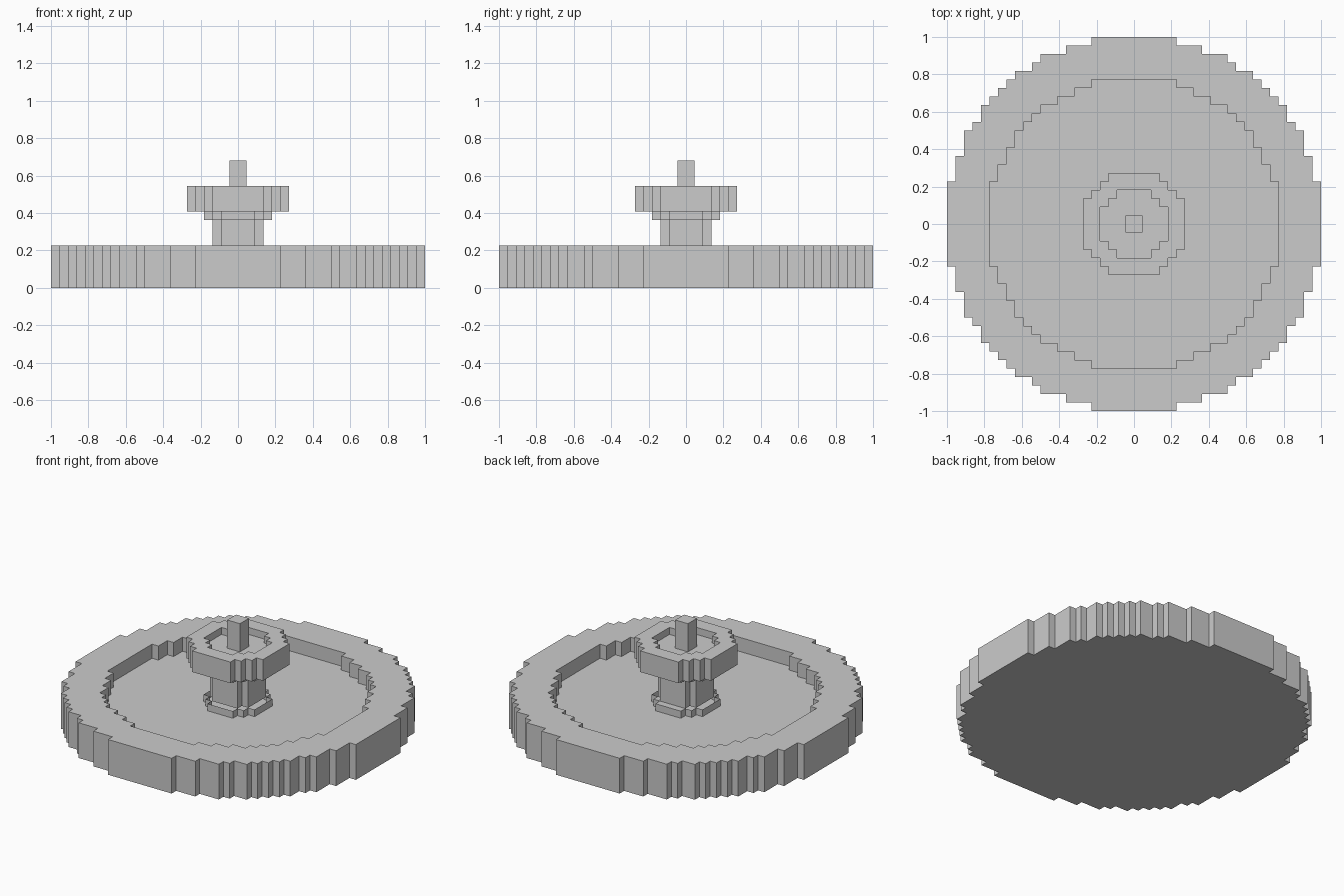
import bpy, bmesh

if "Cube" in bpy.data.objects:
    bpy.data.objects.remove(bpy.data.objects["Cube"])

U = 2 / 44  # edge of one block


def stepped_circle(r2):
    """Blocky circle outline: all blocks whose centre lies within sqrt(r2)."""
    widths, j = [], 0
    while True:
        w = sum((i + .5) ** 2 + (j + .5) ** 2 <= r2 for i in range(30))
        widths.append(w)
        if w == 0:
            break
        j += 1
    quarter = []
    for j in range(len(widths) - 1):
        a, b = widths[j], widths[j + 1]
        if a != b:
            quarter.append((a, j + 1))
            if b:
                quarter.append((b, j + 1))
    outline = []
    for _ in range(4):
        outline += quarter
        quarter = [(-y, x) for x, y in quarter]
    return outline


def stepped_lathe(name, profile):
    """Sweep a (radius squared, level) profile into a closed blocky solid."""
    bm = bmesh.new()
    loops = [[bm.verts.new((x * U, y * U, z * U)) for x, y in stepped_circle(r2)]
             for r2, z in profile]
    bm.faces.new(loops[0])
    bm.faces.new(loops[-1])
    for (ra, za), (rb, zb), a, b in zip(profile, profile[1:], loops, loops[1:]):
        if ra == rb:  # upright wall
            for k in range(len(a)):
                n = (k + 1) % len(a)
                bm.faces.new((a[k], a[n], b[n], b[k]))
        else:  # flat ledge between two outlines
            edges = []
            for loop in (a, b):
                for k in range(len(loop)):
                    pair = (loop[k - 1], loop[k])
                    edges.append(bm.edges.get(pair) or bm.edges.new(pair))
            bmesh.ops.triangle_fill(bm, edges=edges, use_beauty=True,
                                    normal=(0, 0, 1))
    bmesh.ops.recalc_face_normals(bm, faces=bm.faces)
    mesh = bpy.data.meshes.new(name)
    bm.to_mesh(mesh)
    bm.free()
    obj = bpy.data.objects.new(name, mesh)
    bpy.context.collection.objects.link(obj)
    return obj


# Wide lower basin with raised rim and recessed floor
stepped_lathe("lower_basin", [(491.5, 0), (491.5, 5), (294, 5), (294, 3)])
# Foot and column
stepped_lathe("pedestal", [(16, 3), (16, 4), (10, 4), (10, 8)])
# Small upper bowl
stepped_lathe("upper_bowl", [(16, 8), (16, 9), (38, 9), (38, 12), (16, 12), (16, 11)])
# Central spout
stepped_lathe("spout", [(1, 11), (1, 15)])
